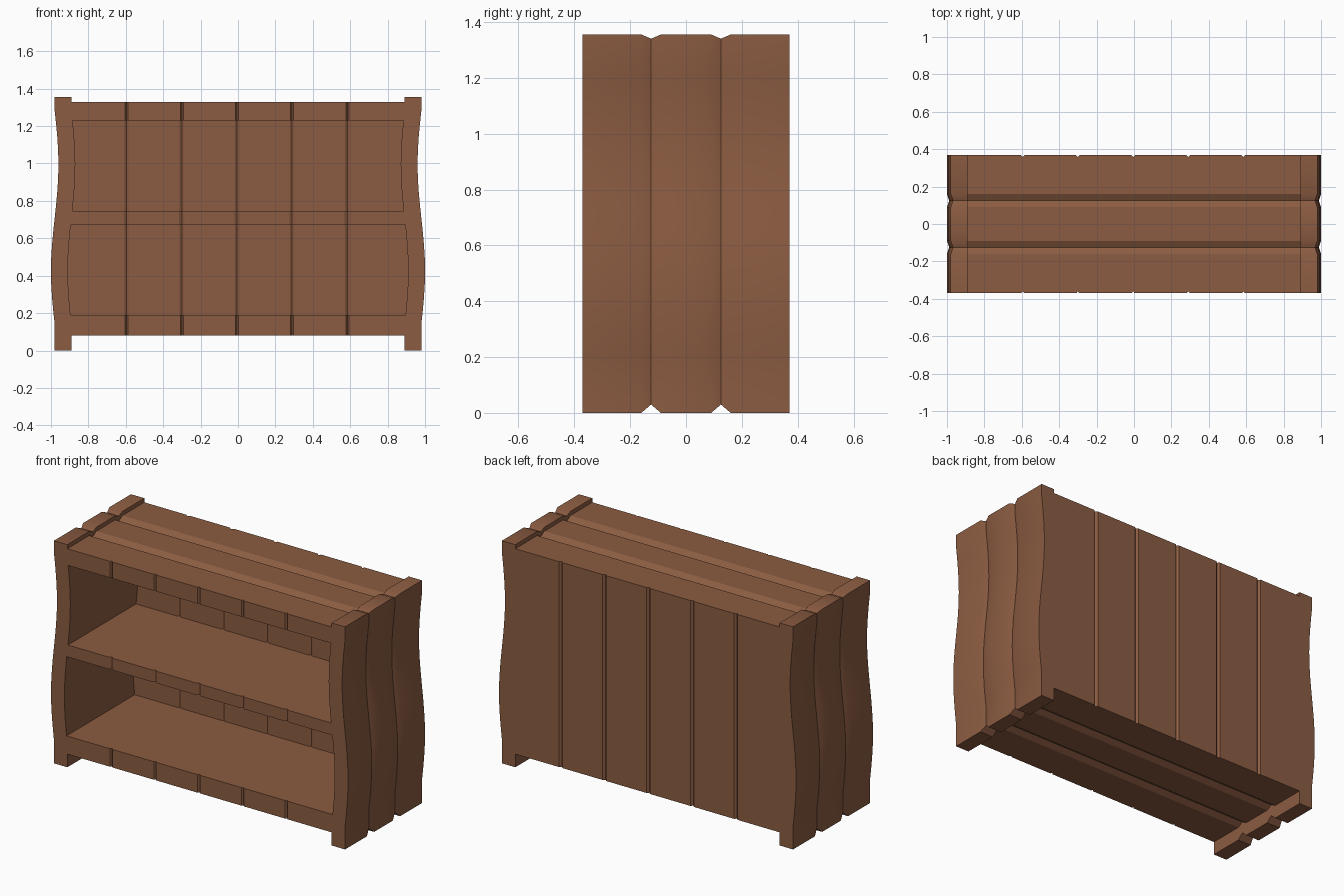
import bpy, bmesh, math

if "Cube" in bpy.data.objects:
    bpy.data.objects.remove(bpy.data.objects["Cube"])

WOOD = bpy.data.materials.new("wood")
WOOD.diffuse_color = (0.26, 0.107, 0.054, 1)
WOOD.use_nodes = True
WOOD.node_tree.nodes["Principled BSDF"].inputs["Base Color"].default_value = WOOD.diffuse_color

HALF_DEPTH = 0.37
BACK_INNER = 0.285
PLANK_SEAMS = [-0.595, -0.3, -0.005, 0.29, 0.585]
SIDE_SEAMS = [-0.125, 0.125]


def loft(name, rings, smooth=False):
    """Join equal-length rings of points into a capped solid."""
    bm = bmesh.new()
    loops = [[bm.verts.new(p) for p in ring] for ring in rings]
    n = len(loops[0])
    for a, b in zip(loops, loops[1:]):
        for i in range(n):
            j = (i + 1) % n
            bm.faces.new((a[i], a[j], b[j], b[i]))
    bm.faces.new(loops[0])
    bm.faces.new(loops[-1][::-1])
    bmesh.ops.recalc_face_normals(bm, faces=bm.faces)
    mesh = bpy.data.meshes.new(name)
    bm.to_mesh(mesh)
    bm.free()
    mesh.materials.append(WOOD)
    ob = bpy.data.objects.new(name, mesh)
    bpy.context.collection.objects.link(ob)
    if smooth:
        bpy.ops.object.select_all(action='DESELECT')
        ob.select_set(True)
        bpy.context.view_layer.objects.active = ob
        bpy.ops.object.shade_smooth_by_angle(angle=math.radians(30))
    return ob


def stations(end, seams, half):
    """Positions along an axis, each with 1 at the bottom of a V groove."""
    out = [(-end, 0)]
    for s in seams:
        out += [(s - half, 0), (s, 1), (s + half, 0)]
    return out + [(end, 0)]


def wave(z):
    """Gentle S-curve of the side panels."""
    if z < 0.14 or z > 1.28:
        return 0.0
    return 0.02 * math.sin((z - 0.14) / 1.14 * 2 * math.pi)


# Wavy side panels with two plank grooves
heights = [0] + [0.14 + 1.14 * i / 16 for i in range(17)] + [1.355]
for side, label in ((-1, "left_side"), (1, "right_side")):
    rings = []
    for y, g in stations(HALF_DEPTH, SIDE_SEAMS, 0.035):
        zs = heights[:]
        zs[0] += 0.03 * g
        zs[-1] -= 0.015 * g
        outer = [(side * (0.98 + wave(z) - 0.012 * g), y, z) for z in zs]
        inner = [(side * (0.89 + wave(z)), y, z) for z in reversed(zs)]
        rings.append(outer + inner)
    loft(label, rings, smooth=True)


# Horizontal boards with notched front edges and optional long grooves
def board(name, z0, z1, top_groove=0, bottom_groove=0, end=0.895, half=0.008):
    rings = []
    for x, g in stations(end, PLANK_SEAMS, half):
        ys = stations(HALF_DEPTH, SIDE_SEAMS, 0.035)
        ys[0] = (-HALF_DEPTH + 0.01 * g, 0)
        ys[-1] = (BACK_INNER + 0.01, 0)
        lower = [(x, y, z0 + bottom_groove * v) for y, v in ys]
        upper = [(x, y, z1 - top_groove * v) for y, v in reversed(ys)]
        rings.append(lower + upper)
    return loft(name, rings)


board("top_board", 1.23, 1.33, top_groove=0.02)
board("middle_shelf", 0.672, 0.745, half=0.015)
board("bottom_board", 0.08, 0.19, bottom_groove=0.02)

# Back panel of vertical planks, grooves inside and out
rings = []
for x, g in stations(0.93, PLANK_SEAMS, 0.012):
    a, b = BACK_INNER + 0.008 * g, HALF_DEPTH - 0.012 * g
    rings.append([(x, a, 0.08), (x, b, 0.08), (x, b, 1.33), (x, a, 1.33)])
loft("back_panel", rings)
